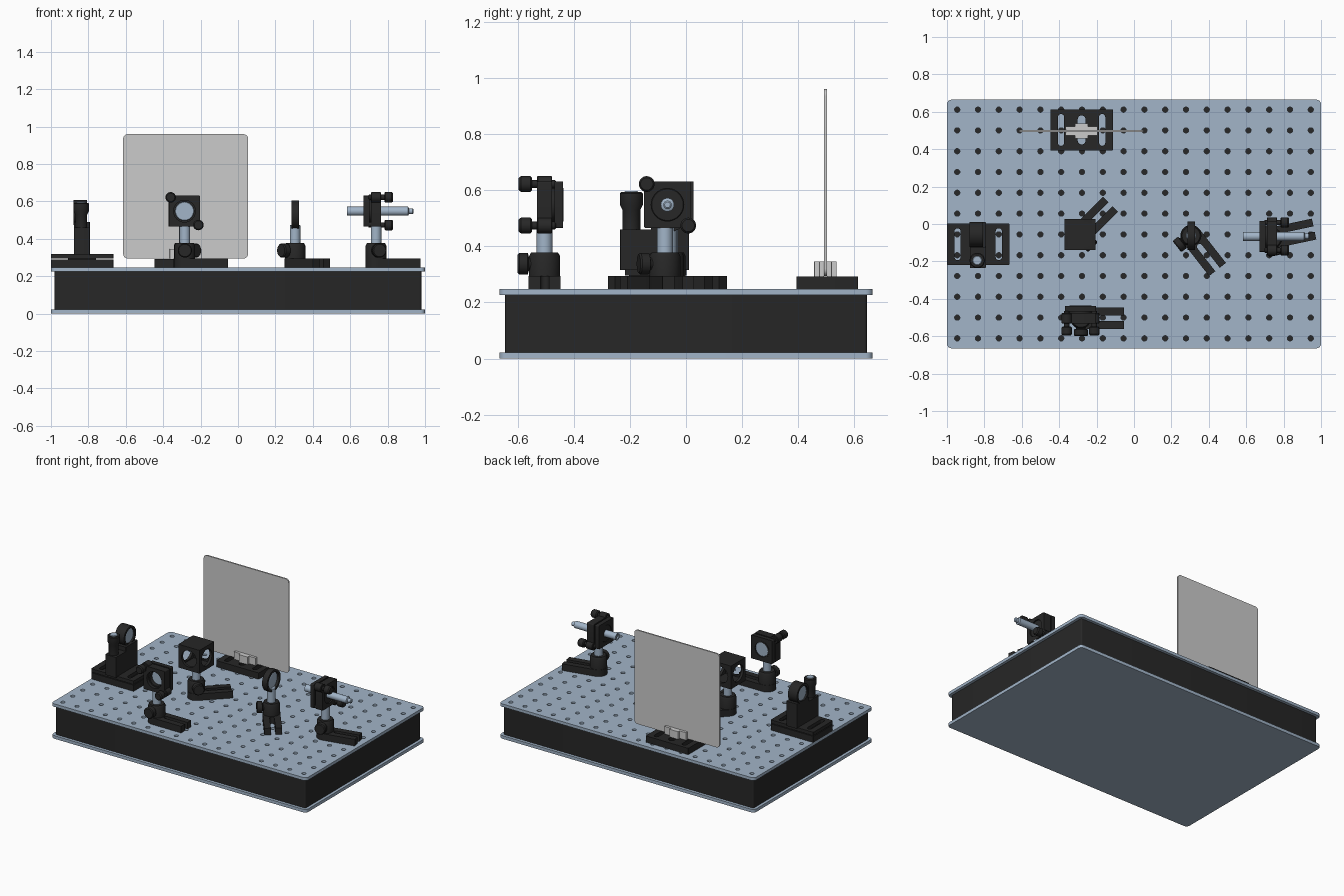
import bpy, bmesh
from math import pi, cos, sin, radians
from mathutils import Matrix

if "Cube" in bpy.data.objects:
    bpy.data.objects.remove(bpy.data.objects["Cube"])

def material(name, c):
    m = bpy.data.materials.new(name)
    m.diffuse_color = (*c, 1)
    m.use_nodes = True
    m.node_tree.nodes["Principled BSDF"].inputs["Base Color"].default_value = m.diffuse_color
    return m

DARK = material("black_anodised", (0.02, 0.02, 0.02))
BLUE = material("brushed_steel", (0.36, 0.46, 0.58))

def T(x, y, z):
    return Matrix.Translation((x, y, z))

def R(deg, axis):
    return Matrix.Rotation(radians(deg), 4, axis)

def finish(name, me, M, mat):
    ob = bpy.data.objects.new(name, me)
    ob.matrix_world = M
    if mat:
        me.materials.clear()
        me.materials.append(mat)
    bpy.context.collection.objects.link(ob)
    return ob

def arc(r, cx=0, cy=0, a0=0, a1=360, n=32, closed=True):
    k = n if closed else n - 1
    return [(cx + r * cos(radians(a0 + (a1 - a0) * i / k)),
             cy + r * sin(radians(a0 + (a1 - a0) * i / k))) for i in range(n)]

def rrect(w, h, r, cx=0, cy=0, n=6):
    pts = []
    for i, (sx, sy) in enumerate([(1, 1), (-1, 1), (-1, -1), (1, -1)]):
        pts += arc(r, cx + sx * (w / 2 - r), cy + sy * (h / 2 - r),
                   90 * i, 90 * i + 90, n, False)
    return pts

def slab(name, loops, z0, z1, M=Matrix(), mat=DARK):
    """Extruded outline; loops after the first are holes."""
    cu = bpy.data.curves.new(name, 'CURVE')
    cu.dimensions, cu.fill_mode, cu.extrude = '2D', 'BOTH', (z1 - z0) / 2
    for pts in loops:
        s = cu.splines.new('POLY')
        s.points.add(len(pts) - 1)
        for p, (x, y) in zip(s.points, pts):
            p.co = (x, y, 0, 1)
        s.use_cyclic_u = True
    tmp = bpy.data.objects.new("tmp", cu)
    bpy.context.collection.objects.link(tmp)
    dg = bpy.context.evaluated_depsgraph_get()
    me = bpy.data.meshes.new_from_object(tmp.evaluated_get(dg))
    bpy.data.objects.remove(tmp)
    bm = bmesh.new()
    bm.from_mesh(me)
    bmesh.ops.remove_doubles(bm, verts=bm.verts, dist=1e-5)
    bmesh.ops.recalc_face_normals(bm, faces=bm.faces)
    bm.to_mesh(me)
    bm.free()
    return finish(name, me, M @ T(0, 0, (z0 + z1) / 2), mat)

def lathe(name, prof, M=Matrix(), mat=DARK, n=32):
    """Solid of revolution about local z from (radius, height) points."""
    bm = bmesh.new()
    rings = [[bm.verts.new((x, y, z)) for x, y in arc(r, n=n)] for r, z in prof]
    for a, b in zip(rings, rings[1:]):
        for i in range(n):
            j = (i + 1) % n
            bm.faces.new((a[i], a[j], b[j], b[i]))
    bm.faces.new(rings[0][::-1])
    bm.faces.new(rings[-1])
    me = bpy.data.meshes.new(name)
    bm.to_mesh(me)
    bm.free()
    return finish(name, me, M, mat)

def cyl(name, r, z0, z1, M=Matrix(), mat=DARK, c=0.003):
    return lathe(name, [(r - c, z0), (r, z0 + c), (r, z1 - c), (r - c, z1)], M, mat)

def ring(name, ri, ro, z0, z1, M, mat=DARK):
    return slab(name, [arc(ro, n=40), arc(ri, n=40)], z0, z1, M, mat)

# Table: skins, core and a perforated top
TOP, BEAM = 0.247, 0.548
slab("table_bottom_skin", [rrect(2, 1.33, 0.025)], 0, 0.022, mat=BLUE)
slab("table_core", [rrect(1.96, 1.29, 0.01)], 0.022, 0.226)
holes = [arc(0.0145, (i - 8.5) * 0.1112, (j - 5.5) * 0.1112, n=14)
         for i in range(18) for j in range(12)]
slab("table_top_skin", [rrect(2, 1.33, 0.025)] + holes, 0.226, TOP, mat=BLUE)

# Post with holder, thumbscrew and forked foot
def post(part, x, y, angle, top):
    M = T(x, y, 0) @ R(angle, 'Z')
    fork = (arc(0.057, 0, 0, 90, 270, 16, False) + [(0.23, -0.057), (0.23, -0.015)]
            + arc(0.015, 0.075, 0, 270, 90, 8, False) + [(0.23, 0.015), (0.23, 0.057)])
    slab(part + "_fork_foot", [fork], TOP, 0.294, M)
    lathe(part + "_post_holder", [(0.055, 0.29), (0.055, 0.365), (0.048, 0.378)], M)
    cyl(part + "_post", 0.028, 0.37, top, M, BLUE)
    K = M @ T(0, 0, 0.338) @ R(-90, 'Z') @ R(90, 'Y')
    lathe(part + "_thumbscrew", [(0.025, 0.03), (0.025, 0.056), (0.038, 0.06),
                                 (0.038, 0.09), (0.033, 0.096)], K)

# Two-plate adjustable mount, local z points to the knob side
def adjustable_mount(part, M):
    sq = rrect(0.166, 0.166, 0.006)
    slab(part + "_rear_plate", [sq, arc(0.058, n=40)], -0.027, 0.027, M)
    slab(part + "_front_plate", [sq, arc(0.058, n=40)], -0.066, -0.036, M)
    for s in (-1, 1):
        K = M @ T(s * 0.074, -s * 0.074, 0)
        cyl(part + "_knob_boss", 0.028, -0.027, 0.027, K)
        cyl(part + "_knob_shaft", 0.014, -0.04, 0.05, K)
        lathe(part + "_knob", [(0.022, 0.044), (0.028, 0.05), (0.028, 0.084), (0.022, 0.092)], K)
    cyl(part + "_pivot", 0.012, -0.04, -0.02, M @ T(-0.07, -0.07, 0))

# Front mirror
post("front_mirror", -0.284, -0.504, 0, 0.468)
M = T(-0.286, -0.504, BEAM) @ R(90, 'X')
adjustable_mount("front_mirror", M)
ring("front_mirror_sleeve", 0.05, 0.06, -0.068, 0.005, M)
cyl("front_mirror_glass", 0.051, -0.062, -0.02, M, BLUE)

# Laser
post("laser", 0.738, -0.075, 12, 0.468)
M = T(0.738, -0.066, BEAM) @ R(90, 'Z') @ R(90, 'X')
adjustable_mount("laser", M)
cyl("laser_adapter", 0.059, -0.064, 0.02, M)
lathe("laser_tube", [(0.014, -0.145), (0.014, -0.155), (0.024, -0.155), (0.024, 0.172),
                     (0.015, 0.176), (0.015, 0.196), (0.01, 0.2)], M, BLUE)

# Beam splitter cube: hollow box with round ports
post("beam_splitter", -0.288, -0.056, 45, 0.47)
M = T(-0.288, -0.056, BEAM)
face = rrect(0.165, 0.165, 0.003)
for k in range(4):
    slab("beam_splitter_wall", [face, arc(0.058, n=40)], 0.0645, 0.0825,
         M @ R(90 * k, 'Z') @ R(90, 'X'))
for z in (-0.0825, 0.0645):
    slab("beam_splitter_cap", [face], z, z + 0.018, M)

# Lens
post("lens", 0.305, -0.062, -52, 0.475)
M = T(0.305, -0.062, 0.528) @ R(90, 'Y')
ring("lens_ring", 0.06, 0.076, -0.02, 0.02, M)
lathe("lens_glass", [(0.01, -0.012), (0.04, -0.009), (0.061, -0.003), (0.061, 0.003),
                     (0.04, 0.009), (0.01, 0.012)], M, BLUE)

# Slotted base plates
def slotted_base(part, x, y, z0, z1, centre):
    loops = [rrect(0.334, 0.22, 0.004)]
    loops += [rrect(0.033, 0.17, 0.016, s * 0.11) for s in (-1, 1)]
    if centre:
        loops.append(rrect(0.042, 0.155, 0.0205))
    slab(part, loops, z0, z1, T(x, y, 0))

# Translating mirror stage on the left
slotted_base("stage_base", -0.833, -0.108, TOP, 0.291, False)
slotted_base("stage_slide", -0.833, -0.108, 0.296, 0.32, False)
slab("stage_core", [rrect(0.15, 0.19, 0.003)], 0.28, 0.30, T(-0.833, -0.108, 0))
slab("stage_block", [rrect(0.085, 0.245, 0.004)], 0.315, 0.46, T(-0.835, -0.112, 0))
slab("stage_mirror_cradle", [rrect(0.085, 0.135, 0.004)], 0.455, 0.49, T(-0.835, -0.057, 0))
M = T(-0.843, -0.056, 0.541) @ R(90, 'Y')
ring("stage_mirror_ring", 0.052, 0.068, -0.036, 0.036, M)
cyl("stage_mirror_glass", 0.053, -0.026, 0.026, M, BLUE)
M = T(-0.838, -0.195, 0)
lathe("stage_knob", [(0.032, 0.45), (0.032, 0.53), (0.041, 0.548), (0.041, 0.588),
                     (0.036, 0.593)], M)
cyl("stage_knob_cap", 0.025, 0.585, 0.597, M, BLUE)

# Screen with its base and clip
slotted_base("screen_base", -0.28, 0.503, TOP, 0.292, True)
slab("screen", [rrect(0.668, 0.665, 0.025)], -0.005, 0.005,
     T(-0.28, 0.497, 0.6275) @ R(90, 'X'), None)
for s in (-1, 1):
    slab("screen_clip_jaw", [rrect(0.17, 0.018, 0.003)], 0.29, 0.345,
         T(-0.28, 0.497 + s * 0.014, 0), None)
    slab("screen_clip_pad", [rrect(0.07, 0.022, 0.003)], 0.29, 0.345,
         T(-0.28, 0.497 + s * 0.029, 0), None)

# Smooth round parts, keep edges crisp
bpy.ops.object.select_all(action='SELECT')
bpy.context.view_layer.objects.active = bpy.data.objects["screen"]
bpy.ops.object.shade_smooth_by_angle(angle=radians(30))
